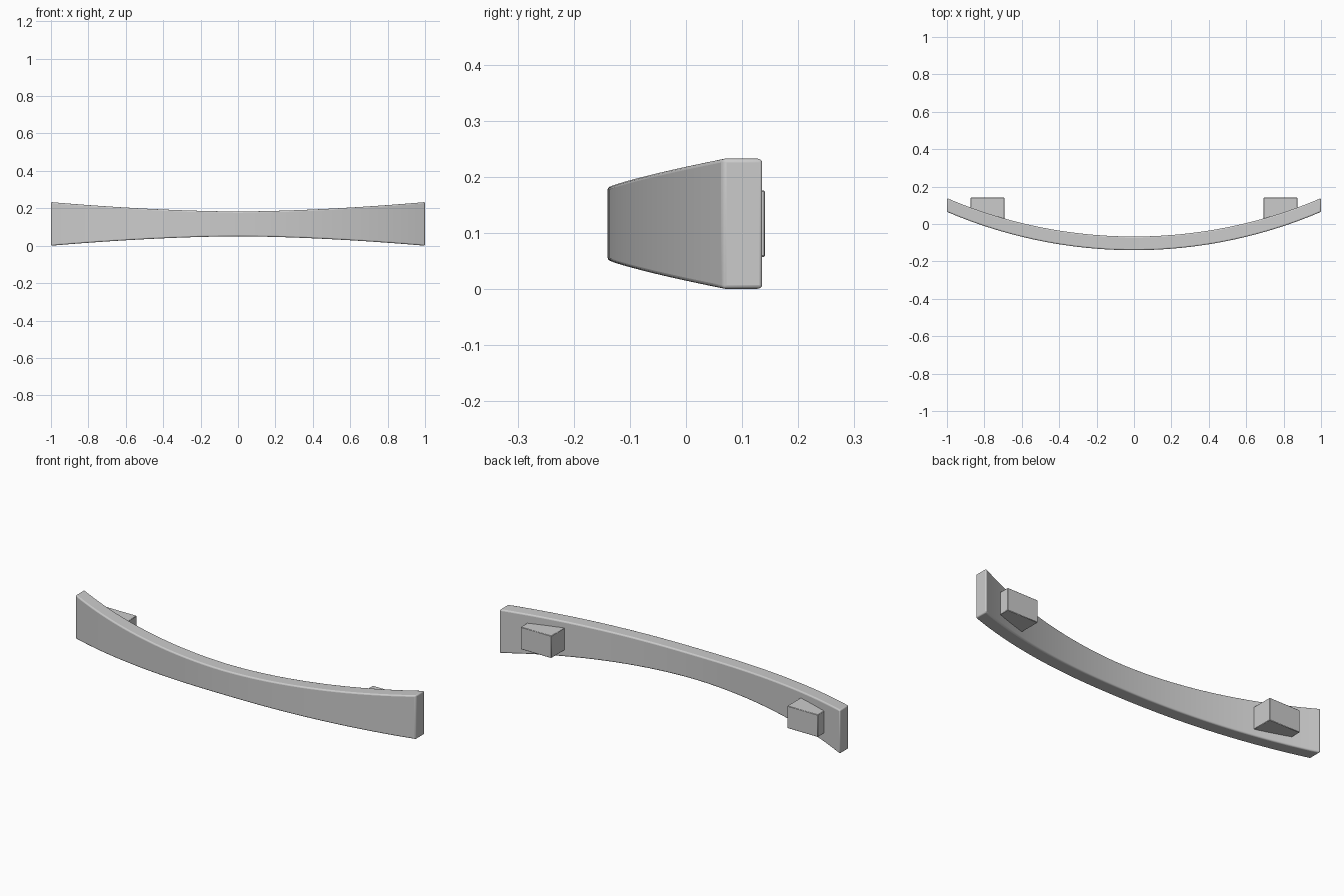
import bpy, bmesh, math

if "Cube" in bpy.data.objects:
    bpy.data.objects.remove(bpy.data.objects["Cube"])

R = 2.54            # bow radius of the bar in plan
THICK = 0.073       # front-to-back thickness
MID_Z = 0.1165
SEG = 48


def bow(x):
    """Front face y at a given x."""
    return -0.14 + R - math.sqrt(R * R - x * x)


def half_height(x):
    return 0.0665 + 0.05 * abs(x) ** 1.7


def finish(bm, name, bevel, segments):
    bmesh.ops.recalc_face_normals(bm, faces=bm.faces)
    me = bpy.data.meshes.new(name)
    bm.to_mesh(me)
    bm.free()
    ob = bpy.data.objects.new(name, me)
    bpy.context.collection.objects.link(ob)
    mod = ob.modifiers.new("bevel", 'BEVEL')
    mod.width = bevel
    mod.segments = segments
    mod.limit_method = 'ANGLE'
    mod.angle_limit = math.radians(40)
    bpy.ops.object.select_all(action='DESELECT')
    ob.select_set(True)
    bpy.context.view_layer.objects.active = ob
    bpy.ops.object.shade_smooth_by_angle(angle=math.radians(35))
    return ob


# Bowed bar, lofted from rectangular sections that get taller to the ends
bm = bmesh.new()
rings = []
for i in range(SEG + 1):
    x = -1 + 2 * i / SEG
    y, h = bow(x), half_height(x)
    rings.append([bm.verts.new((x, yy, MID_Z + s * h)) for yy, s in
                  ((y, -1), (y + THICK, -1), (y + THICK, 1), (y, 1))])
for a, b in zip(rings, rings[1:]):
    for k in range(4):
        n = (k + 1) % 4
        bm.faces.new((a[k], a[n], b[n], b[k]))
bm.faces.new(rings[0])
bm.faces.new(rings[-1])
finish(bm, "bumper_bar", 0.007, 3)

# Two mounting blocks behind the bar, front faces sunk into it
for side, name in ((-1, "left_mount"), (1, "right_mount")):
    bm = bmesh.new()
    bmesh.ops.create_cube(bm, size=1)
    for v in bm.verts:
        x = 0.783 + 0.18 * v.co.x
        y = 0.141 if v.co.y > 0 else bow(x) + THICK - 0.012
        v.co = (side * x, y, 0.1165 + 0.118 * v.co.z)
    finish(bm, name, 0.002, 1)
